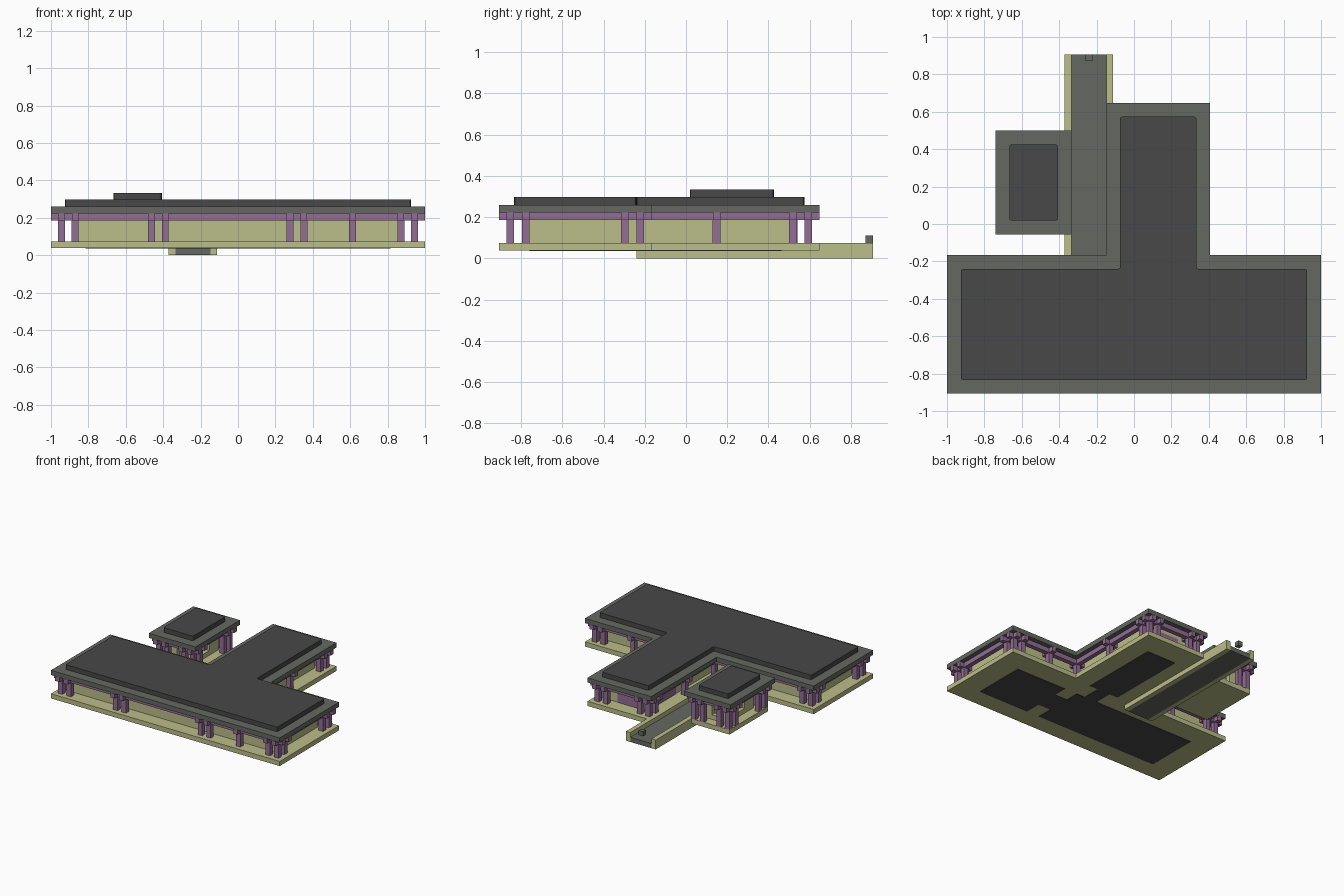
import bpy, bmesh

if "Cube" in bpy.data.objects:
    bpy.data.objects.remove(bpy.data.objects["Cube"], do_unlink=True)

U = 1 / 27  # building module


def material(name, rgb):
    m = bpy.data.materials.new(name)
    m.use_nodes = True
    m.diffuse_color = (*rgb, 1)
    node = m.node_tree.nodes["Principled BSDF"]
    node.inputs["Base Color"].default_value = (*rgb, 1)
    node.inputs["Roughness"].default_value = 0.9
    return m


OLIVE = material("pale_olive", (0.50, 0.51, 0.25))
GREY = material("roof_grey", (0.13, 0.14, 0.12))
DARK = material("charcoal", (0.066, 0.065, 0.067))
PURPLE = material("timber_purple", (0.29, 0.155, 0.30))


def finish(name, bm, mat):
    bmesh.ops.recalc_face_normals(bm, faces=bm.faces)
    for v in bm.verts:
        v.co *= U
    me = bpy.data.meshes.new(name)
    bm.to_mesh(me)
    bm.free()
    me.materials.append(mat)
    ob = bpy.data.objects.new(name, me)
    bpy.context.collection.objects.link(ob)
    return ob


def add_prism(bm, outline, z0, z1):
    low = [bm.verts.new((x, y, z0)) for x, y in outline]
    high = [bm.verts.new((x, y, z1)) for x, y in outline]
    bm.faces.new(low[::-1])
    bm.faces.new(high)
    n = len(outline)
    for i in range(n):
        j = (i + 1) % n
        bm.faces.new((low[i], low[j], high[j], high[i]))


def prism(name, outline, z0, z1, mat, round_corners=0):
    bm = bmesh.new()
    add_prism(bm, outline, z0, z1)
    if round_corners:
        upright = [e for e in bm.edges if abs(e.verts[0].co.z - e.verts[1].co.z) > 0.1]
        bmesh.ops.bevel(bm, geom=upright, offset=round_corners, segments=2,
                        profile=0.5, affect='EDGES')
    return finish(name, bm, mat)


def ring(name, outer, inner, z0, z1, mat):
    bm = bmesh.new()
    loops = [[bm.verts.new((x, y, z)) for x, y in pts]
             for pts, z in ((outer, z0), (outer, z1), (inner, z1), (inner, z0))]
    n = len(outer)
    for k in range(4):
        a, b = loops[k], loops[(k + 1) % 4]
        for i in range(n):
            j = (i + 1) % n
            bm.faces.new((a[i], a[j], b[j], b[i]))
    return finish(name, bm, mat)


def rect(x0, x1, y0, y1):
    return [(x0, y0), (x1, y0), (x1, y1), (x0, y1)]


def box(name, x0, x1, y0, y1, z0, z1, mat):
    return prism(name, rect(x0, x1, y0, y1), z0, z1, mat)


def hall(d):
    """T-shaped plan of the main hall, inset by d."""
    back, end = -4.5 - d, 17.5 - d
    return [(-27 + d, -24.5 + d), (27 - d, -24.5 + d), (27 - d, back), (11 - d, back),
            (11 - d, end), (-4 + d, end), (-4 + d, back), (-27 + d, back)]


def hut(d):
    """Rectangular plan of the small pavilion, inset by d."""
    return rect(-20 + d, -9 - d, -1.5 + d, 13.5 - d)


def columns(name, centres, z0, z1):
    """Square posts with cross-shaped bracket capitals."""
    bm = bmesh.new()
    for x, y in sorted(set(centres)):
        add_prism(bm, rect(x - 0.5, x + 0.5, y - 0.5, y + 0.5), z0, z1)
        add_prism(bm, rect(x - 1.5, x + 1.5, y - 0.49, y + 0.49), z1 - 1, z1 - 0.02)
        add_prism(bm, rect(x - 0.49, x + 0.49, y - 1.5, y + 1.5), z1 - 1, z1 - 0.02)
    return finish(name, bm, PURPLE)


# Main hall: plinth, walls, beam, two-step roof
prism("hall_plinth", hall(0), 1, 2, OLIVE)
prism("hall_walls", hall(3), 2, 6, OLIVE)
ring("hall_beam", hall(1), hall(2), 5, 6, PURPLE)
prism("hall_eaves", hall(0), 6, 7, GREY)
prism("hall_roof", hall(2), 7, 8, DARK, 0.3)

# Hall columns: paired at every corner, single between
posts = [(x, -23) for x in (-12.5, -10.5, 7.5, 9.5, 16.5)]
for s in (-1, 1):
    posts += [(s * 25.5, y) for y in (-23, -21, -8, -6)]
    posts += [(s * 23.5, y) for y in (-23, -6)]
for x, step in ((9.5, -2), (-2.5, 2)):
    posts += [(x, y) for y in (-6, 4, 14, 16)] + [(x + step, 16)]
posts += [(16.5, -6), (-14.5, -6)]
columns("hall_columns", posts, 2, 6)

# Purple doors at the wing end and on its walkway side
box("wing_end_door", 1, 6, 14.4, 14.6, 2, 5, PURPLE)
box("wing_side_door", -1.1, -0.9, 5, 12, 2, 5, PURPLE)

# Dark floor panels under the hall
floor_rooms = {
    "bar_room_left": (10, 22, -20.5, -9),
    "bar_room_link": (7, 10, -17, -12),
    "bar_room_right": (-22, 7, -20.5, -9),
    "wing_room_link": (2, 5, -9, -5),
    "wing_room": (0, 7, -5, 12.5),
}
for name, span in floor_rooms.items():
    box(name, *span, 0.93, 1.05, DARK)

# Pavilion beside the walkway
prism("pavilion_plinth", hut(1), 1, 2, OLIVE)
walls = ring("pavilion_walls", hut(3), hut(4), 2, 7, OLIVE)
ring("pavilion_beam", hut(1), hut(2), 6, 7, PURPLE)
prism("pavilion_eaves", hut(0), 7, 8, GREY)
prism("pavilion_roof", hut(2), 8, 9, DARK, 0.3)
corner_posts = []
for x, sx in ((-18.5, 1), (-10.5, -1)):
    for y, sy in ((0, 1), (12, -1)):
        corner_posts += [(x, y), (x + 2 * sx, y), (x, y + 2 * sy)]
columns("pavilion_columns", corner_posts, 2, 7)

# Pavilion window openings
bm = bmesh.new()
add_prism(bm, rect(-15.5, -13.5, -3, 15), 3, 5)
cut_a = finish("window_cutter_long", bm, OLIVE)
bm = bmesh.new()
add_prism(bm, rect(-22, -7, 4.5, 7.5), 3, 5)
cut_b = finish("window_cutter_cross", bm, OLIVE)
for cutter in (cut_a, cut_b):
    cutter.hide_render = True
    cutter.hide_set(True)
    mod = walls.modifiers.new("window", 'BOOLEAN')
    mod.operation = 'DIFFERENCE'
    mod.object = cutter
    mod.solver = 'EXACT'
# Bake the cuts, then drop the cutters
bpy.context.view_layer.update()
deps = bpy.context.evaluated_depsgraph_get()
walls.data = bpy.data.meshes.new_from_object(walls.evaluated_get(deps))
walls.modifiers.clear()
for cutter in (cut_a, cut_b):
    bpy.data.objects.remove(cutter, do_unlink=True)

# Sunken walkway with kerbs and a small marker block
box("walkway_floor", -9, -4, -6.5, 24.5, 0, 1, GREY)
box("walkway_kerb_right", -10, -9, -6.5, 24.5, 0, 2, OLIVE)
box("walkway_kerb_left", -4, -3, -6.5, 24.5, 0, 2, OLIVE)
box("marker_block", -7, -6, 23.5, 24.5, 2, 3, GREY)
